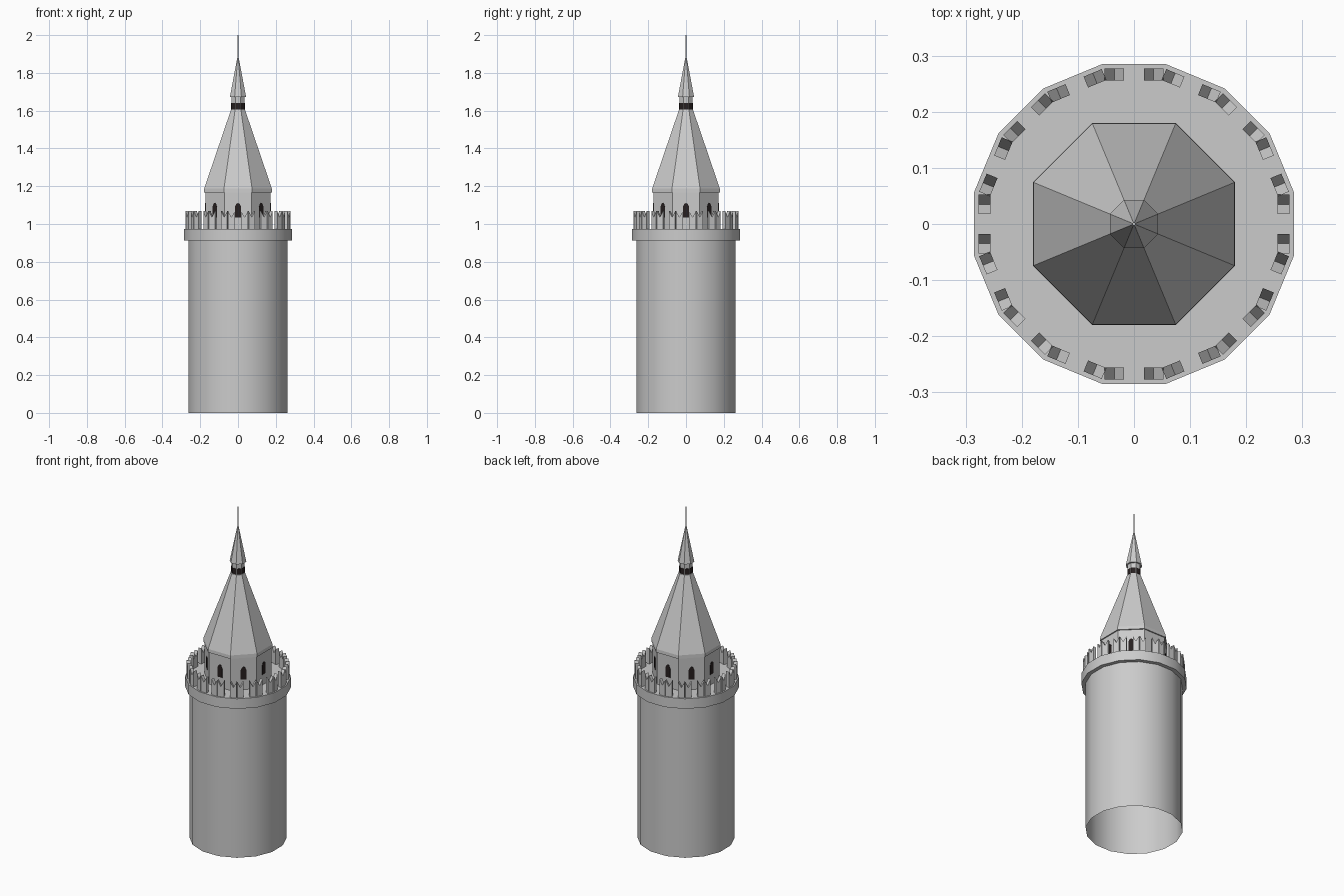
import bpy, bmesh, math
from mathutils import Matrix, Vector

if "Cube" in bpy.data.objects:
    bpy.data.objects.remove(bpy.data.objects["Cube"])


def material(name, rgb):
    m = bpy.data.materials.new(name)
    m.diffuse_color = (*rgb, 1.0)
    m.use_nodes = True
    m.node_tree.nodes["Principled BSDF"].inputs["Base Color"].default_value = m.diffuse_color
    return m


STONE = material("grey stone", (0.6, 0.6, 0.6))
DARK = material("dark opening", (0.02, 0.014, 0.014))


def finish(name, bm, mat, smooth=False):
    bmesh.ops.recalc_face_normals(bm, faces=bm.faces)
    mesh = bpy.data.meshes.new(name)
    bm.to_mesh(mesh)
    bm.free()
    mesh.materials.append(mat)
    ob = bpy.data.objects.new(name, mesh)
    bpy.context.collection.objects.link(ob)
    if smooth:
        bpy.ops.object.select_all(action='DESELECT')
        ob.select_set(True)
        bpy.context.view_layer.objects.active = ob
        bpy.ops.object.shade_smooth_by_angle(angle=math.radians(30))
    return ob


def lathe(name, sides, profile, mat=STONE, cap=True, smooth=False):
    """Stack of regular polygons; profile holds (half width across flats, z)."""
    bm = bmesh.new()
    rings = []
    for a, z in profile:
        r = a / math.cos(math.pi / sides)
        angles = [(k + 0.5) * math.tau / sides for k in range(sides)]
        rings.append([bm.verts.new((r * math.cos(t), r * math.sin(t), z)) for t in angles])
    for lo, hi in zip(rings, rings[1:]):
        for k in range(sides):
            j = (k + 1) % sides
            bm.faces.new((lo[k], lo[j], hi[j], hi[k]))
    if cap:
        bm.faces.new(rings[-1])
    return finish(name, bm, mat, smooth)


def plate(bm, outline, near, far, angle):
    """Extrude a (sideways, z) outline outwards, then turn it to face an angle."""
    rot = Matrix.Rotation(angle, 3, 'Z')
    a, b = [[bm.verts.new(rot @ Vector((r, t, z))) for t, z in outline] for r in (near, far)]
    bm.faces.new(a[::-1])
    bm.faces.new(b)
    n = len(outline)
    for k in range(n):
        j = (k + 1) % n
        bm.faces.new((a[k], a[j], b[j], b[k]))


# Main round shaft, open underneath
lathe("tower_shaft", 16, [(0.262, 0), (0.262, 0.912)], cap=False, smooth=True)

# Projecting collar and walkway
lathe("walkway_collar", 16, [(0.262, 0.912), (0.285, 0.912), (0.285, 0.973)], smooth=True)

# Notched battlements, two on each side of the collar
bm = bmesh.new()
for k in range(16):
    for c in (-0.035, 0.035):
        w = 0.0175
        notch = [(c - w, 0.97), (c + w, 0.97), (c + w, 1.068), (c, 1.035), (c - w, 1.068)]
        plate(bm, notch, 0.256, 0.277, k * math.tau / 16)
finish("battlements", bm, STONE)

# Octagonal drum and steep roof
lathe("upper_drum", 8, [(0.173, 0.97), (0.173, 1.17)], cap=False)
lathe("main_roof", 8, [(0.172, 1.168), (0.18, 1.168), (0.179, 1.188), (0.037, 1.605)])

# Arched windows in the drum
bm = bmesh.new()
arch = [(-0.016, 1.035), (0.016, 1.035), (0.016, 1.092), (0.009, 1.107),
        (0, 1.112), (-0.009, 1.107), (-0.016, 1.092)]
for k in range(8):
    plate(bm, arch, 0.170, 0.1745, k * math.tau / 8)
finish("drum_windows", bm, DARK)

# Small lantern with openings
lathe("lantern", 8, [(0.034, 1.6), (0.034, 1.672)])
bm = bmesh.new()
slot = [(-0.012, 1.607), (0.012, 1.607), (0.012, 1.641), (-0.012, 1.641)]
for k in range(8):
    plate(bm, slot, 0.032, 0.036, k * math.tau / 8)
finish("lantern_openings", bm, DARK)

# Top spire and its thin pole
lathe("top_spire", 8, [(0.034, 1.672), (0.043, 1.672), (0.003, 1.885)])
lathe("finial_pole", 8, [(0.003, 1.87), (0.003, 2.0)])
